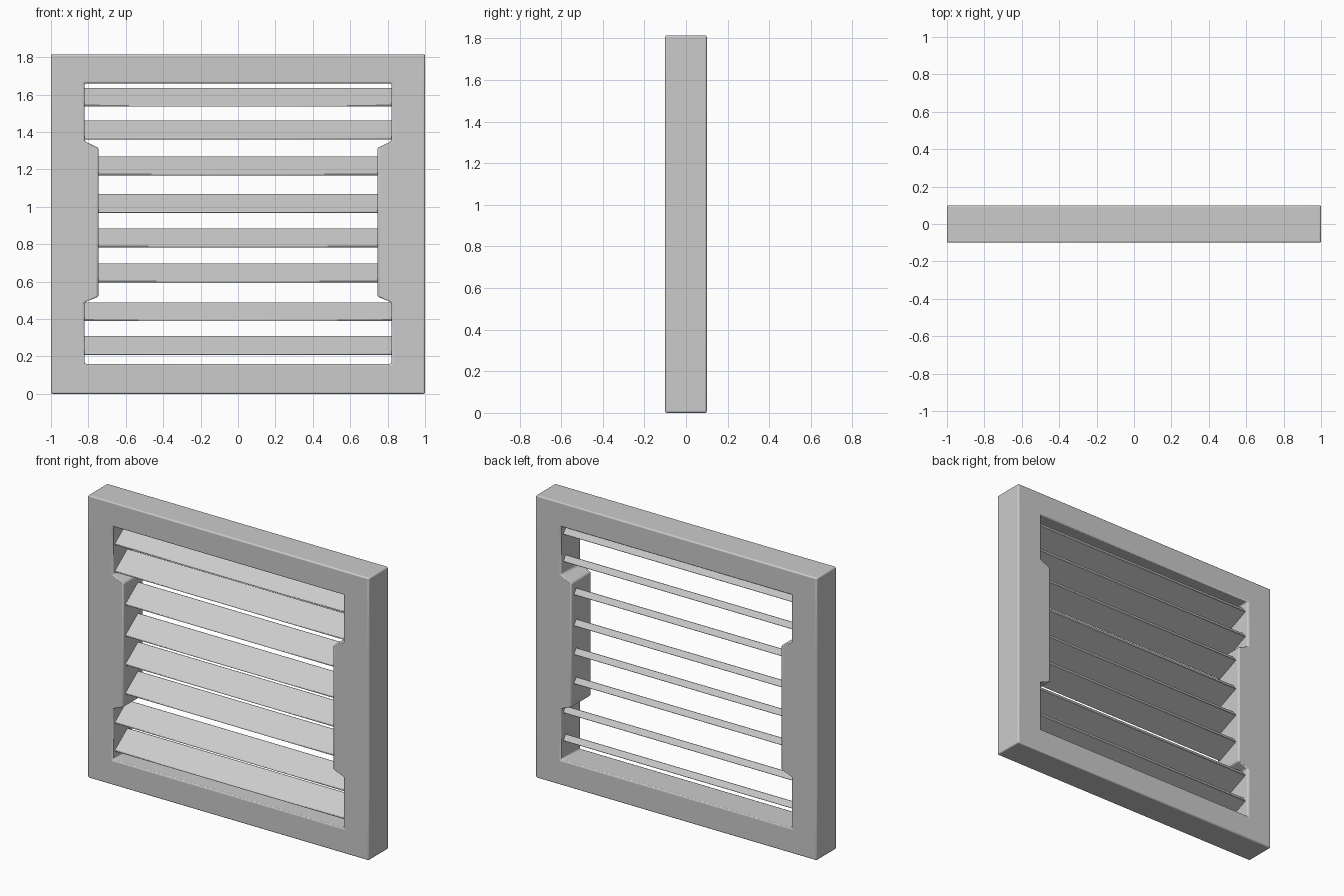
import bpy, bmesh

if "Cube" in bpy.data.objects:
    bpy.data.objects.remove(bpy.data.objects["Cube"], do_unlink=True)

grey = bpy.data.materials.new("light_grey")
grey.use_nodes = True
GREY = (0.6, 0.6, 0.6, 1)
grey.diffuse_color = GREY
grey.node_tree.nodes["Principled BSDF"].inputs["Base Color"].default_value = GREY


def finish(name, bm, bevel, segments):
    bmesh.ops.recalc_face_normals(bm, faces=bm.faces)
    mesh = bpy.data.meshes.new(name)
    bm.to_mesh(mesh)
    bm.free()
    mesh.materials.append(grey)
    obj = bpy.data.objects.new(name, mesh)
    bpy.context.collection.objects.link(obj)
    mod = obj.modifiers.new("soft_edges", "BEVEL")
    mod.width, mod.segments = bevel, segments
    mod.limit_method = "ANGLE"
    bpy.ops.object.select_all(action="DESELECT")
    obj.select_set(True)
    bpy.context.view_layer.objects.active = obj
    bpy.ops.object.shade_smooth_by_angle()
    return obj


# Frame: ring of quads between the notched opening and the outer border
HALF_DEPTH = 0.1
inner = [(0.82, 0.16), (0.82, 0.49), (0.745, 0.52),
         (0.745, 1.315), (0.82, 1.35), (0.82, 1.66)]
outer = [(1, z) for x, z in inner]
outer[0], outer[-1] = (1, 0), (1, 1.815)


def mirrored(points):
    return points + [(-x, z) for x, z in reversed(points)]


bm = bmesh.new()
rings = [[bm.verts.new((x, -HALF_DEPTH, z)) for x, z in mirrored(p)]
         for p in (inner, outer)]
count = len(rings[0])
for i in range(count):
    j = (i + 1) % count
    bm.faces.new((rings[0][i], rings[0][j], rings[1][j], rings[1][i]))
extruded = bmesh.ops.extrude_face_region(bm, geom=bm.faces[:], use_keep_orig=True)
moved = [g for g in extruded["geom"] if isinstance(g, bmesh.types.BMVert)]
bmesh.ops.translate(bm, verts=moved, vec=(0, 2 * HALF_DEPTH, 0))
finish("frame", bm, 0.009, 3)

# Louvre slats: wedge section, low at the front and rising to the back
section = [(-0.08, 0), (-0.08, 0.008), (0.05, 0.102), (0.075, 0.067)]
slat_bottoms = [0.208, 0.388, 0.595, 0.782, 0.967, 1.167, 1.36, 1.535]

for n, base in enumerate(slat_bottoms):
    half = 0.78 if 0.5 < base < 1.3 else 0.83
    bm = bmesh.new()
    ends = [[bm.verts.new((x, y, base + z)) for y, z in section]
            for x in (-half, half)]
    for ring in ends:
        bm.faces.new(ring)
    for i in range(len(section)):
        j = (i + 1) % len(section)
        bm.faces.new((ends[0][i], ends[0][j], ends[1][j], ends[1][i]))
    finish(f"louvre_slat_{n + 1}", bm, 0.002, 1)
